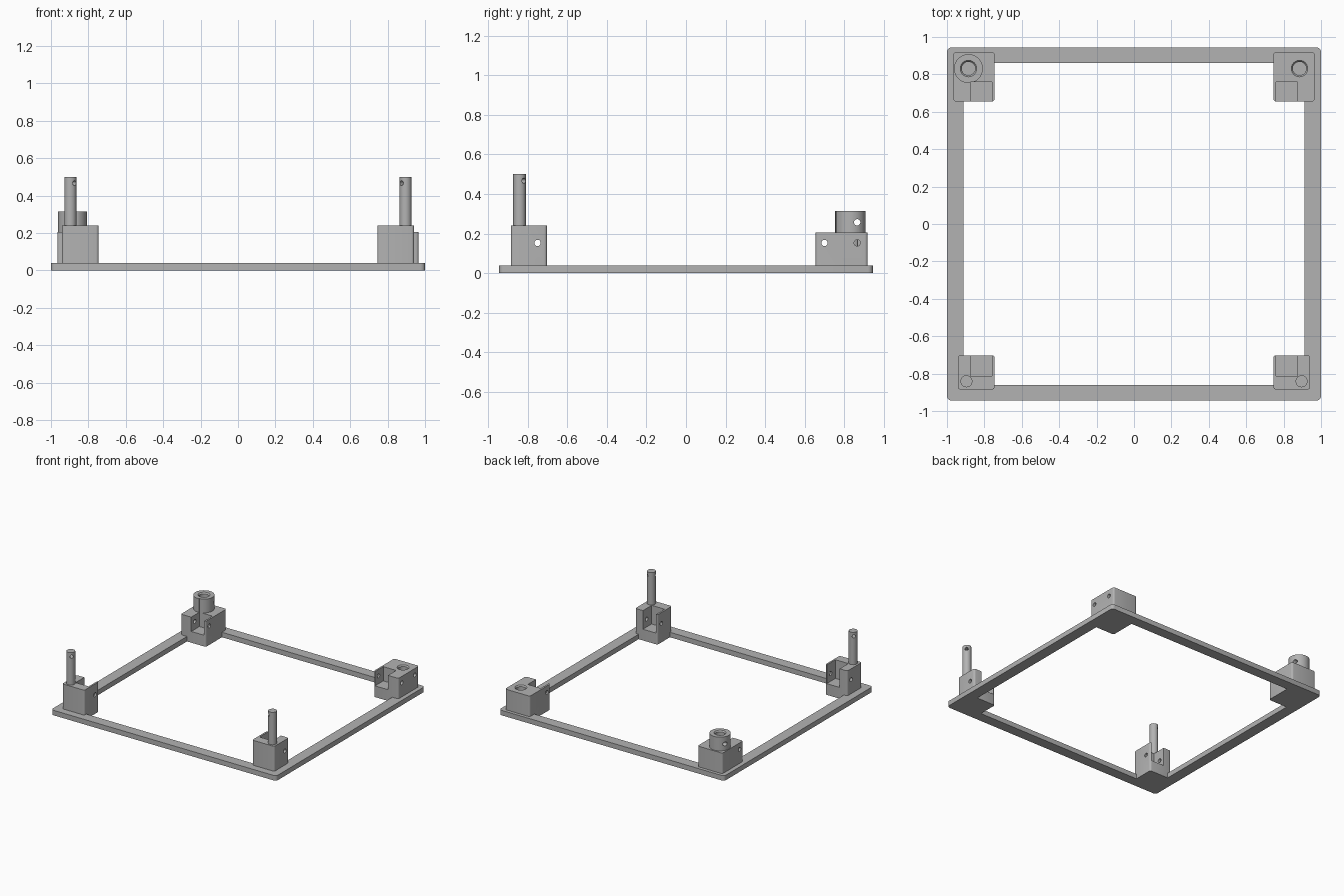
import bpy, bmesh, math
from mathutils import Matrix, Vector

cube = bpy.data.objects.get("Cube")
if cube:
    bpy.data.objects.remove(cube)

grey = bpy.data.materials.new("plain grey")
grey.use_nodes = True
grey.diffuse_color = (0.45, 0.45, 0.45, 1)
grey.node_tree.nodes["Principled BSDF"].inputs["Base Color"].default_value = (0.45, 0.45, 0.45, 1)


def make(name, bm):
    bmesh.ops.recalc_face_normals(bm, faces=bm.faces)
    mesh = bpy.data.meshes.new(name)
    bm.to_mesh(mesh)
    bm.free()
    mesh.materials.append(grey)
    ob = bpy.data.objects.new(name, mesh)
    bpy.context.collection.objects.link(ob)
    return ob


def box(name, xs, ys, zs, radius=0):
    """Box between limits, with optional rounded upright edges."""
    lo = [min(a) for a in (xs, ys, zs)]
    hi = [max(a) for a in (xs, ys, zs)]
    bm = bmesh.new()
    bmesh.ops.create_cube(bm, size=1)
    for v in bm.verts:
        v.co = [hi[i] if v.co[i] > 0 else lo[i] for i in range(3)]
    if radius:
        upright = [e for e in bm.edges
                   if abs(e.verts[0].co.z - e.verts[1].co.z) > 0.01]
        bmesh.ops.bevel(bm, geom=upright, offset=radius, segments=4,
                        profile=0.5, affect='EDGES')
    return make(name, bm)


def rod(name, centre, axis, length, r1, r2=None, sides=40):
    """Cylinder or cone about a centre, along any axis."""
    bm = bmesh.new()
    turn = Vector(axis).to_track_quat('Z', 'Y').to_matrix().to_4x4()
    bmesh.ops.create_cone(bm, cap_ends=True, segments=sides, radius1=r1,
                          radius2=r1 if r2 is None else r2, depth=length,
                          matrix=Matrix.Translation(centre) @ turn)
    return make(name, bm)


def combine(ob, others, operation='DIFFERENCE'):
    """Apply each boolean and remove the helper."""
    for other in others:
        mod = ob.modifiers.new("combine", 'BOOLEAN')
        mod.operation, mod.solver, mod.object = operation, 'EXACT', other
        bpy.context.view_layer.update()
        result = bpy.data.meshes.new_from_object(
            ob.evaluated_get(bpy.context.evaluated_depsgraph_get()))
        ob.modifiers.clear()
        ob.data = result
        bpy.data.objects.remove(other)


def cross_hole(x, y, z, length=0.5):
    return rod("cutter", (x, y, z), (1, 0, 0), length, 0.016, sides=24)


# Flat square frame
frame = box("base_frame", (-1, 1), (-0.944, 0.944), (0, 0.04), 0.025)
combine(frame, [box("cutter", (-0.912, 0.912), (-0.86, 0.86), (-1, 1))])
parts = [frame]

for side, s in (("left", 1), ("right", -1)):
    # Front block, with a slot opening inwards and a cross hole
    block = box(f"front_{side}_block", (s * 0.745, s * 0.942),
                (-0.885, -0.702), (0, 0.24), 0.015)
    combine(block, [
        box("cutter", (s * 0.759, s * 0.874), (-0.812, -0.6), (0.09, 0.5)),
        cross_hole(s * 0.85, -0.75, 0.153)])
    # Upright pin with a diagonal hole near its tip
    pin = rod(f"front_{side}_pin", (s * 0.896, -0.841, 0.365), (0, 0, 1), 0.27, 0.032)
    combine(pin, [rod("cutter", (s * 0.896, -0.841, 0.467), (s, 1, 0),
                      0.2, 0.013, sides=20)])

    # Rear socket block
    x, y = s * 0.885, 0.831
    socket = box(f"rear_{side}_socket", (s * 0.745, s * 0.966),
                 (0.655, 0.918), (0, 0.205), 0.015)
    top = 0.205
    cuts = [box("cutter", (s * 0.759, s * 0.874), (0.5, 0.759), (0.09, 0.5)),
            cross_hole(s * 0.85, 0.70, 0.153)]
    if side == "right":
        # Raised collar, drilled right through
        top = 0.315
        combine(socket, [rod("collar", (x, y, 0.25), (0, 0, 1), 0.13, 0.077)], 'UNION')
        cuts.append(cross_hole(x, 0.865, 0.257))
    else:
        # Side hole that stops in the bore
        cuts.append(cross_hole(x + 0.1, 0.865, 0.153, 0.2))
    # Bore with a chamfered mouth
    cuts += [rod("cutter", (x, y, (top + 0.14) / 2), (0, 0, 1), top - 0.02, 0.036),
             rod("cutter", (x, y, top), (0, 0, 1), 0.02, 0.036, 0.052)]
    combine(socket, cuts)
    parts += [block, pin, socket]

# Smooth round walls, crisp edges
bpy.ops.object.select_all(action='DESELECT')
for ob in parts:
    ob.select_set(True)
bpy.context.view_layer.objects.active = frame
bpy.ops.object.shade_smooth_by_angle(angle=math.radians(35))
